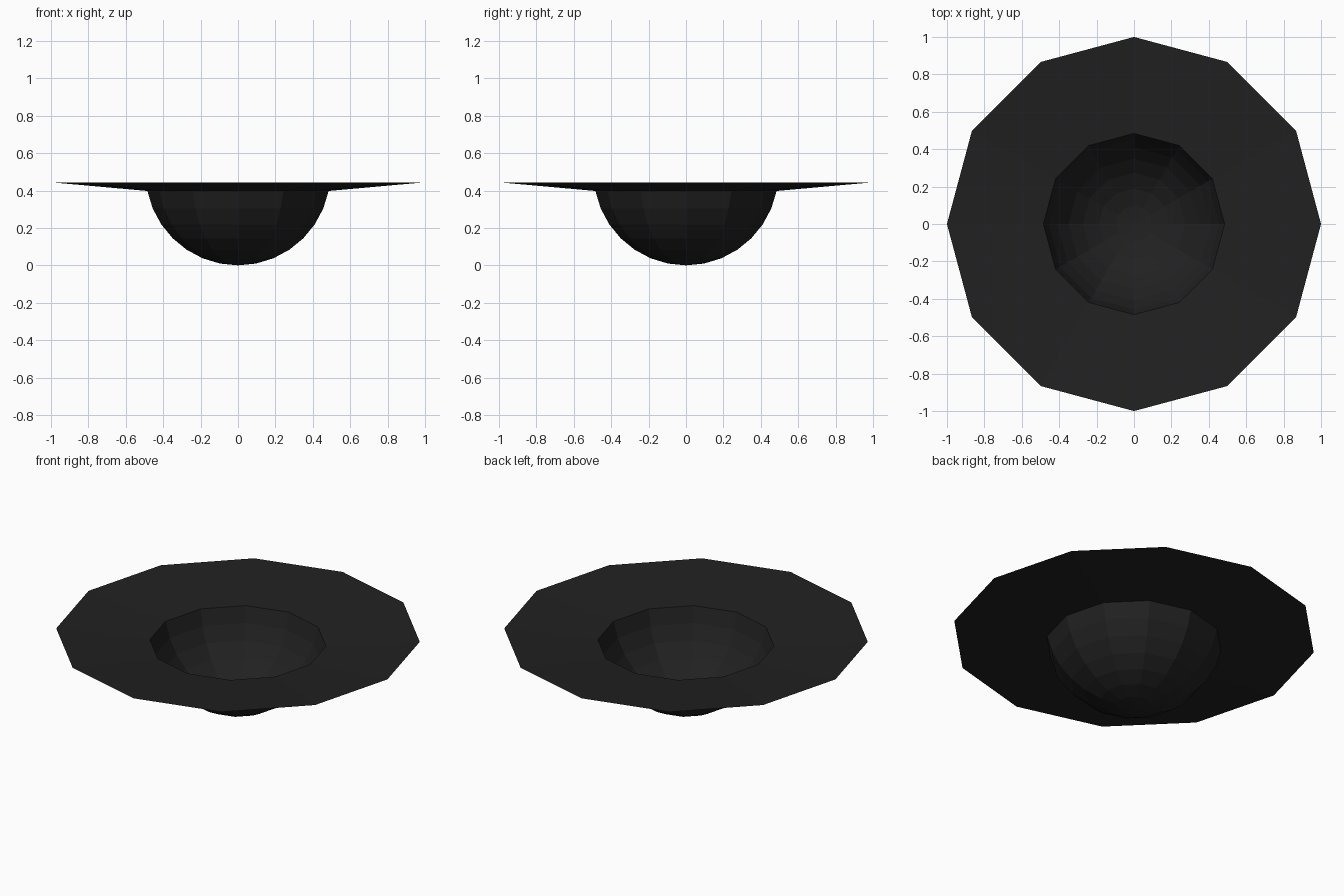
import bpy, bmesh
from math import sin, cos, pi

if "Cube" in bpy.data.objects:
    bpy.data.objects.remove(bpy.data.objects["Cube"])

SIDES = 12
RADIUS = 0.494      # bowl sphere radius
RIM_Z = 0.444       # height of the outer brim edge

# Profile: lower part of a 16-ring sphere, then a wide, slightly raised brim
profile = [(RADIUS * sin(k * pi / 16), RADIUS * (1 - cos(k * pi / 16))) for k in range(1, 8)]
profile.append((1.0, RIM_Z))

bm = bmesh.new()
rings = [[bm.verts.new((r * cos(2 * pi * i / SIDES), r * sin(2 * pi * i / SIDES), z))
          for i in range(SIDES)] for r, z in profile]
pole = bm.verts.new((0, 0, 0))

# Bottom fan, then the bowl walls and brim
for i in range(SIDES):
    j = (i + 1) % SIDES
    bm.faces.new((pole, rings[0][j], rings[0][i]))
    for low, high in zip(rings, rings[1:]):
        bm.faces.new((low[i], low[j], high[j], high[i]))

mesh = bpy.data.meshes.new("brimmed_bowl")
bm.to_mesh(mesh)
bm.free()
bowl = bpy.data.objects.new("brimmed_bowl", mesh)
bpy.context.collection.objects.link(bowl)

# Near-black colour
mat = bpy.data.materials.new("near_black")
mat.diffuse_color = (0.015, 0.015, 0.015, 1)
mat.use_nodes = True
mat.node_tree.nodes["Principled BSDF"].inputs["Base Color"].default_value = mat.diffuse_color
mesh.materials.append(mat)
